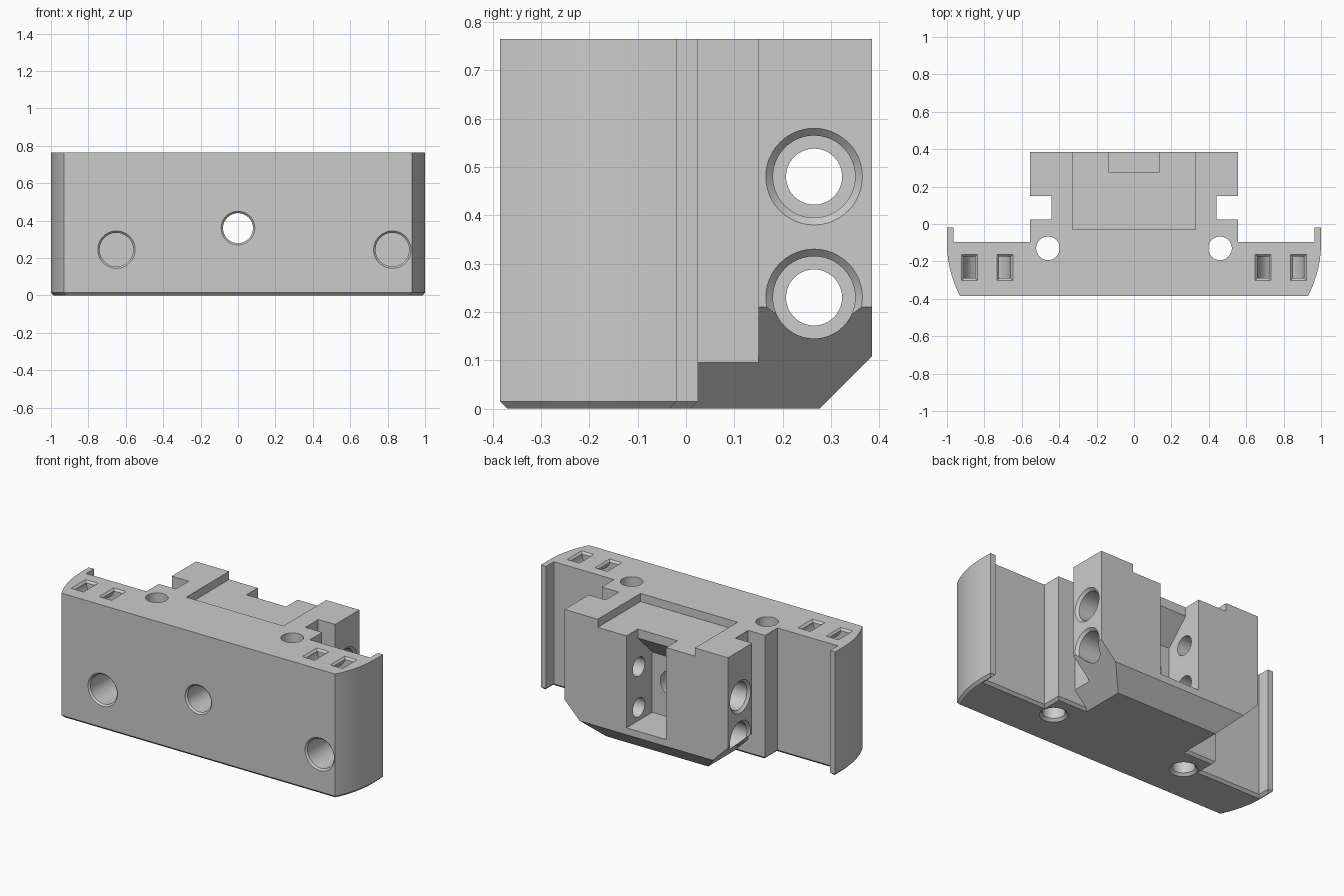
import bpy, bmesh, math
from mathutils import Vector

old = bpy.data.objects.get("Cube")
if old:
    bpy.data.objects.remove(old, do_unlink=True)

TOP = 0.765
FRONT, BACK = -0.385, 0.385

grey = bpy.data.materials.new("light grey plastic")
grey.use_nodes = True
GREY = (0.6, 0.6, 0.6, 1)
grey.diffuse_color = GREY
grey.node_tree.nodes["Principled BSDF"].inputs["Base Color"].default_value = GREY


def place(axis, a, b, t):
    """Put plane coordinates a, b at distance t along an axis."""
    return Vector({"x": (t, a, b), "y": (a, t, b), "z": (a, b, t)}[axis])


def finish(name, bm):
    bmesh.ops.recalc_face_normals(bm, faces=bm.faces)
    mesh = bpy.data.meshes.new(name)
    bm.to_mesh(mesh)
    bm.free()
    mesh.materials.append(grey)
    obj = bpy.data.objects.new(name, mesh)
    bpy.context.collection.objects.link(obj)
    return obj


def loft(name, rings, bevel=0):
    """Solid through matching rings of points; optional bevel on the first ring."""
    bm = bmesh.new()
    loops = [[bm.verts.new(p) for p in ring] for ring in rings]
    first = bm.faces.new(loops[0])
    bm.faces.new(loops[-1])
    for lo, hi in zip(loops, loops[1:]):
        for i in range(len(lo)):
            j = (i + 1) % len(lo)
            bm.faces.new((lo[i], lo[j], hi[j], hi[i]))
    bmesh.ops.recalc_face_normals(bm, faces=bm.faces)
    if bevel:
        bmesh.ops.bevel(bm, geom=list(first.edges), offset=bevel,
                        segments=1, affect="EDGES")
    return finish(name, bm)


def prism(name, axis, pts, t0, t1, bevel=0):
    return loft(name, [[place(axis, a, b, t) for a, b in pts] for t in (t0, t1)], bevel)


def bore(name, axis, a, b, steps, n=48):
    """Stepped round hole cutter from (distance, radius) steps."""
    turn = [2 * math.pi * i / n for i in range(n)]
    return loft(name, [[place(axis, a + r * math.cos(u), b + r * math.sin(u), t)
                        for u in turn] for t, r in steps])


def rect(cx, cy, w, h):
    return [(cx - w, cy - h), (cx + w, cy - h), (cx + w, cy + h), (cx - w, cy + h)]


def mirrored(half):
    return half + [(-x, y) for x, y in reversed(half)]


def combine(target, tool, operation="DIFFERENCE"):
    mod = target.modifiers.new("combine", "BOOLEAN")
    mod.operation = operation
    mod.solver = "EXACT"
    mod.object = tool
    bpy.context.view_layer.objects.active = target
    bpy.ops.object.modifier_apply(modifier=mod.name)
    bpy.data.objects.remove(tool, do_unlink=True)


# Front plate with rounded ends, rear lips and a chamfered bottom
RADIUS, ARC_END = 0.615, -0.1
sweep = math.asin((ARC_END - FRONT) / RADIUS)
arc = [(1 - RADIUS + RADIUS * math.cos(sweep * (i / 14 - 1)),
        ARC_END + RADIUS * math.sin(sweep * (i / 14 - 1))) for i in range(15)]
plate_half = arc + [(1, -0.02), (0.965, -0.02), (0.965, -0.095),
                    (0.555, -0.095), (0.555, 0.025)]
body = prism("carriage_body", "z", mirrored(plate_half), 0, TOP, bevel=0.015)

# Rear block with side grooves and sloping underside
block_half = [(0.44, -0.05), (0.44, 0.15), (0.555, 0.15), (0.555, BACK)]
block = prism("rear_block", "z", mirrored(block_half), 0, TOP)
for s in (-1, 1):
    combine(block, prism("side_slope", "y",
                         [(s * 0.245, -0.1), (s * 0.9, -0.1), (s * 0.9, 0.555)], -0.2, 1))
combine(block, prism("back_slope", "x", [(0.177, -0.1), (0.9, -0.1), (0.9, 0.623)], -1, 1))
combine(body, block, "UNION")

# Shallow top recess and the rear notch with its overhang
combine(body, prism("top_recess", "z", rect(0, 0.235, 0.33, 0.265), 0.715, 0.9))
combine(body, prism("rear_notch", "x",
                    [(0.5, 0.15), (0.135, 0.15), (0.135, 0.52),
                     (0.275, 0.66), (0.275, 0.85), (0.5, 0.85)], -0.135, 0.135))

# Front holes: two blind sockets and one through hole
for x in (-0.65, 0.825):
    combine(body, bore("front_socket", "y", x, 0.245,
                       [(-0.5, 0.1), (FRONT, 0.1), (-0.375, 0.09), (-0.15, 0.09)]))
combine(body, bore("centre_hole", "y", 0, 0.36,
                   [(-0.5, 0.09), (FRONT, 0.09), (-0.375, 0.08), (0.2, 0.08)]))

for s in (-1, 1):
    # Counterbored side holes reaching the notch
    for z in (0.23, 0.48):
        combine(body, bore("side_hole", "x", 0.265, z,
                           [(s * 0.7, 0.1), (s * 0.555, 0.1), (s * 0.54, 0.085),
                            (s * 0.25, 0.085), (s * 0.25, 0.058), (s * 0.1, 0.058)]))
    # Vertical screw hole
    combine(body, bore("screw_hole", "z", s * 0.46, -0.13,
                       [(-0.1, 0.078), (0, 0.078), (0.015, 0.063), (0.9, 0.063)]))
    # Curved tie tunnel joining two chamfered slots
    cx, cy = s * 0.785, -0.232
    half_turn = [math.pi * (1 + i / 20) for i in range(21)]
    outer = [(cx + 0.125 * math.cos(u), TOP + 0.125 * math.sin(u)) for u in half_turn]
    inner = [(cx + 0.065 * math.cos(u), TOP + 0.065 * math.sin(u)) for u in reversed(half_turn)]
    lift = TOP + 0.05
    path = ([(cx - 0.125, lift)] + outer + [(cx + 0.125, lift), (cx + 0.065, lift)]
            + inner + [(cx - 0.065, lift)])
    combine(body, prism("tie_tunnel", "y", path, cy - 0.058, cy + 0.058))
    for side in (-1, 1):
        mx = cx + side * 0.095
        combine(body, loft("tunnel_mouth", [
            [place("z", x, y, TOP + d) for x, y in rect(mx, cy, 0.042 + d, 0.07 + d)]
            for d in (-0.012, 0.012)]))

# Smooth round surfaces, crisp edges
bpy.ops.object.select_all(action="DESELECT")
body.select_set(True)
bpy.context.view_layer.objects.active = body
bpy.ops.object.shade_smooth_by_angle(angle=math.radians(25))
